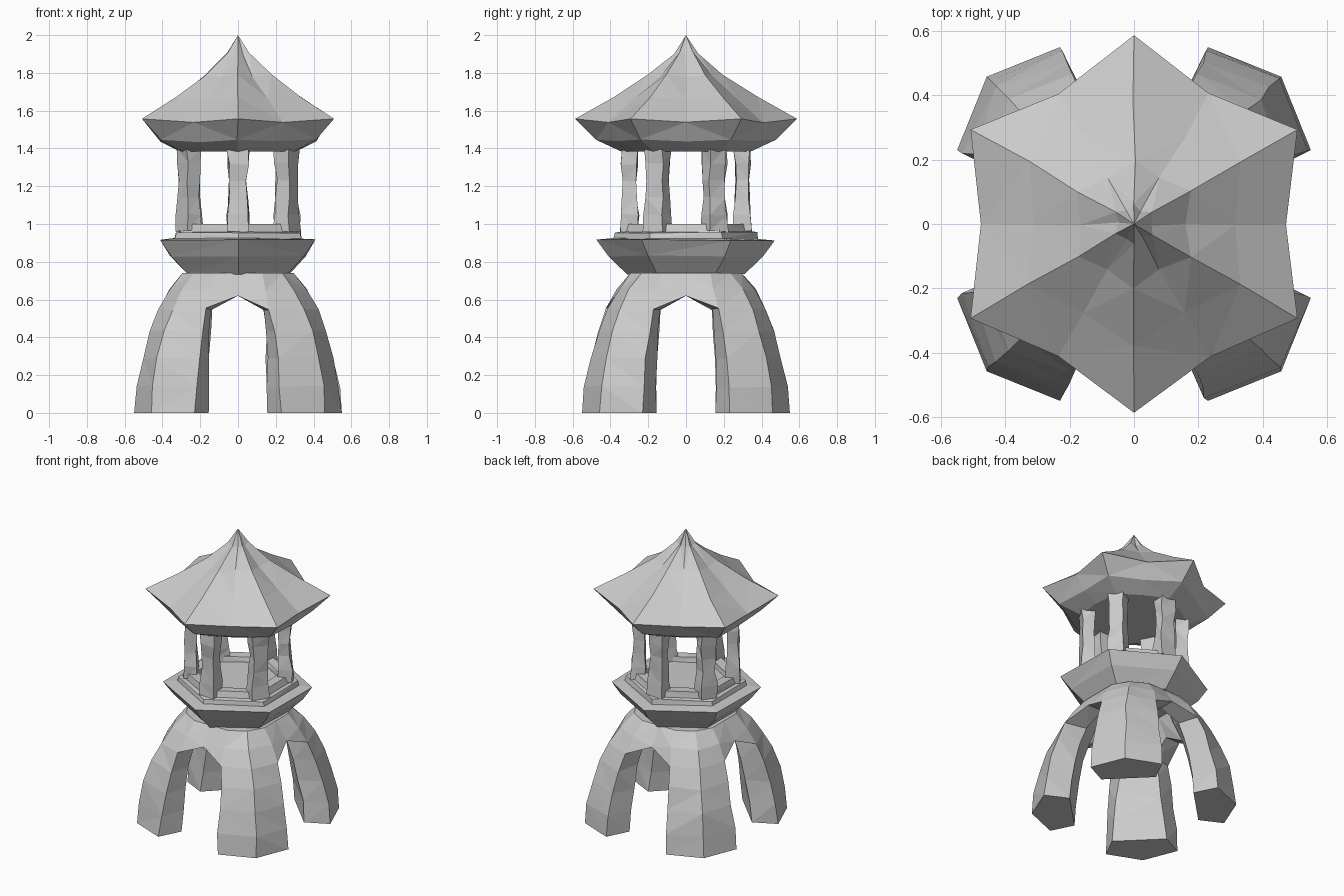
import bpy, bmesh, math, random
from mathutils import Vector

if "Cube" in bpy.data.objects:
    bpy.data.objects.remove(bpy.data.objects["Cube"])

random.seed(4)


def finish(bm, name, rough=0.0, fixed=()):
    # chisel the stone slightly, then split into flat triangles
    bmesh.ops.remove_doubles(bm, verts=bm.verts[:], dist=0.0005)
    for v in bm.verts:
        if rough and not any(abs(v.co.z - z) < 0.002 for z in fixed):
            v.co += Vector([random.uniform(-rough, rough) for _ in range(3)])
    bmesh.ops.recalc_face_normals(bm, faces=bm.faces[:])
    bmesh.ops.triangulate(bm, faces=[f for f in bm.faces if len(f.verts) == 4])
    me = bpy.data.meshes.new(name)
    bm.to_mesh(me)
    bm.free()
    ob = bpy.data.objects.new(name, me)
    bpy.context.collection.objects.link(ob)
    return ob


def loft(bm, rings, cap_start=True, cap_end=True):
    loops = [[bm.verts.new(p) for p in r] for r in rings]
    n = len(loops[0])
    for a, b in zip(loops, loops[1:]):
        for i in range(n):
            j = (i + 1) % n
            bm.faces.new((a[i], a[j], b[j], b[i]))
    if cap_start:
        bm.faces.new(loops[0])
    if cap_end:
        bm.faces.new(loops[-1])
    return loops


def hex_ring(r, z, mid=None, mid_z=None):
    # six corners (two on the y axis), with optional points between them
    pts = []
    for k in range(6):
        a = math.radians(90 + 60 * k)
        pts.append((r * math.cos(a), r * math.sin(a), z))
        if mid is not None:
            a += math.radians(30)
            pts.append((mid * math.cos(a), mid * math.sin(a), mid_z))
    return pts


# curved legs: z, inner corner (x, y), outer corner (x, y), outer middle
LEG = [(0.00, (0.155, 0.400), (0.230, 0.550), 0.458),
       (0.14, (0.155, 0.385), (0.222, 0.535), 0.450),
       (0.29, (0.152, 0.355), (0.210, 0.500), 0.424),
       (0.43, (0.148, 0.320), (0.190, 0.462), 0.390),
       (0.55, (0.140, 0.280), (0.168, 0.420), 0.350),
       (0.65, (0.120, 0.240), (0.145, 0.365), 0.300),
       (0.74, (0.100, 0.200), (0.130, 0.295), 0.235)]
# half of the arch joining two legs
ARCH = [(0, .375, .62), (0, .265, .62), (0, .335, .68), (0, .295, .74), (0, .20, .74)]
for z, i, o, m in LEG[4:]:
    ARCH += [(*i, z), (*o, z)]

for sx, sy, name in ((1, -1, "front_right_leg"), (-1, -1, "front_left_leg"),
                     (1, 1, "back_right_leg"), (-1, 1, "back_left_leg")):
    bm = bmesh.new()
    rings = [[(sx * x, sy * y, z) for x, y in (i, o, (m, m), o[::-1], i[::-1])]
             for z, i, o, m in LEG]
    loft(bm, rings)
    for swap in (False, True):
        vs = [bm.verts.new((sx * (y if swap else x), sy * (x if swap else y), z))
              for x, y, z in ARCH]
        res = bmesh.ops.convex_hull(bm, input=vs)
        spare = [g for g in res["geom_interior"] + res["geom_unused"]
                 if isinstance(g, bmesh.types.BMVert) and not g.link_faces]
        bmesh.ops.delete(bm, geom=list(set(spare)), context='VERTS')
    finish(bm, name, 0.007, (0, 0.62, 0.68, 0.74))

# flared platform with step, low sill and floor
bm = bmesh.new()
loft(bm, [hex_ring(r, z) for r, z in ((.31, .735), (.41, .83), (.472, .915), (.385, .922),
                                      (.38, .955), (.35, .958), (.338, .998),
                                      (.265, .998), (.26, .965))])
finish(bm, "platform", 0.004)

# six rough-hewn pillars
for k in range(6):
    bm = bmesh.new()
    a = math.radians(90 + 60 * k)
    out = Vector((math.cos(a), math.sin(a), 0))
    side = Vector((-out.y, out.x, 0))
    rings = []
    for z, w in ((.96, .058), (1.05, .056), (1.14, .047), (1.23, .046), (1.32, .051), (1.40, .055)):
        c = out * 0.298 + Vector((0, 0, z))
        rings.append([c + side * (w * s) + out * (w * 0.8 * t)
                      for s, t in ((-1, -1), (1, -1), (1, 1), (-1, 1))])
    loft(bm, rings)
    finish(bm, f"pillar_{k + 1}", 0.007)

# six-sided swept roof with rounded underside
bm = bmesh.new()
loops = loft(bm, [hex_ring(r, z, m, mz) for r, z, m, mz in (
    (.345, 1.385, .31, 1.385), (.475, 1.445, .41, 1.435), (.587, 1.557, .472, 1.535),
    (.38, 1.67, .315, 1.66), (.20, 1.79, .165, 1.78), (.065, 1.905, .05, 1.90))], True, False)
top = bm.verts.new((0, 0, 2.0))
last = loops[-1]
for i in range(12):
    bm.faces.new((last[i], last[(i + 1) % 12], top))
finish(bm, "roof", 0.005, (1.385, 1.557, 2.0))
